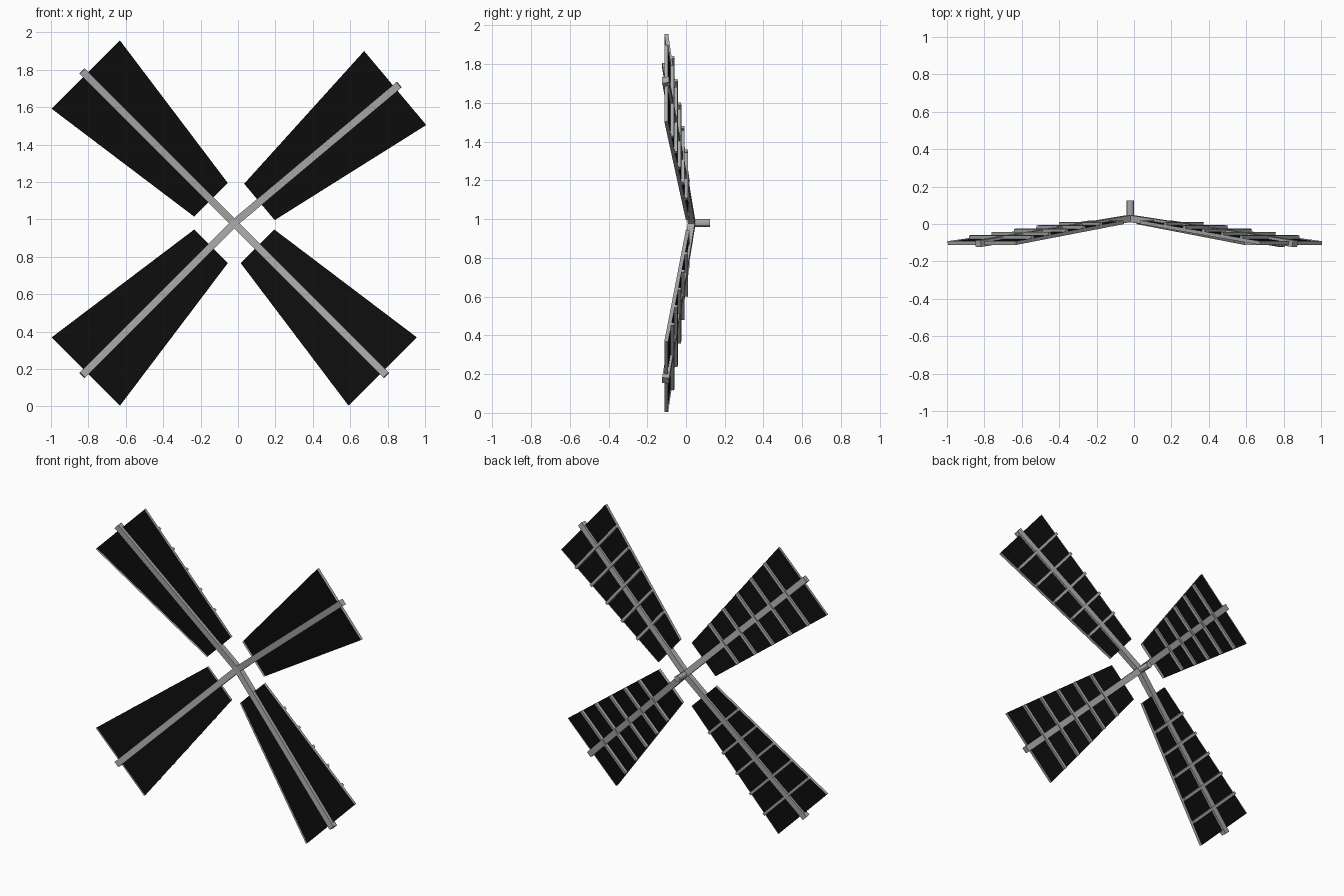
import bpy, bmesh, math
from mathutils import Matrix, Vector

cube = bpy.data.objects.get("Cube")
if cube:
    bpy.data.objects.remove(cube)


def material(name, value):
    mat = bpy.data.materials.new(name)
    mat.use_nodes = True
    colour = (value, value, value, 1)
    mat.diffuse_color = colour
    mat.node_tree.nodes["Principled BSDF"].inputs["Base Color"].default_value = colour
    return mat


GREY = material("weathered grey", 0.4)
BLACK = material("black cloth", 0.004)

HUB = Vector((-0.02, 0.03, 0.98))
TILT = math.radians(6.7)
R_IN, R_OUT = 0.178, 1.13      # sail start and end along the spar
W_IN, W_OUT = 0.127, 0.258     # sail half widths


def half_width(r):
    return W_IN + (W_OUT - W_IN) * (r - R_IN) / (R_OUT - R_IN)


def finish(bm, name, mat, matrix):
    bmesh.ops.transform(bm, matrix=matrix, verts=bm.verts)
    bmesh.ops.recalc_face_normals(bm, faces=bm.faces)
    mesh = bpy.data.meshes.new(name)
    bm.to_mesh(mesh)
    bm.free()
    mesh.materials.append(mat)
    obj = bpy.data.objects.new(name, mesh)
    bpy.context.collection.objects.link(obj)
    return obj


def add_box(bm, size, centre):
    m = Matrix.Translation(centre) @ Matrix.Diagonal((*size, 1))
    bmesh.ops.create_cube(bm, size=1, matrix=m)


def trapezoid(y):
    bm = bmesh.new()
    pts = [(-W_IN, y, R_IN), (W_IN, y, R_IN), (W_OUT, y, R_OUT), (-W_OUT, y, R_OUT)]
    face = bm.faces.new([bm.verts.new(p) for p in pts])
    return bm, face


def build_blade(label, angle):
    # Local axes: x across the sail, y backwards, z out along the spar
    place = (Matrix.Translation(HUB) @ Matrix.Rotation(math.radians(angle), 4, "Y")
             @ Matrix.Rotation(TILT, 4, "X"))

    # Spar from hub to tip
    bm = bmesh.new()
    add_box(bm, (0.04, 0.036, 1.158), (0, 0, 0.579))
    finish(bm, label + "_spar", GREY, place)

    # Tapered border frame
    bm, face = trapezoid(-0.01)
    bmesh.ops.inset_individual(bm, faces=[face], thickness=0.024)
    bmesh.ops.delete(bm, geom=[face], context="FACES")
    ring = bmesh.ops.extrude_face_region(bm, geom=bm.faces[:])
    verts = [v for v in ring["geom"] if isinstance(v, bmesh.types.BMVert)]
    bmesh.ops.translate(bm, verts=verts, vec=(0, 0.02, 0))
    finish(bm, label + "_frame", GREY, place)

    # Cloth panel
    bm, face = trapezoid(0.004)
    bmesh.ops.inset_individual(bm, faces=[face], thickness=0.01)
    finish(bm, label + "_cloth", BLACK, place)

    # Cross ribs behind the cloth
    bm = bmesh.new()
    for i in range(5):
        r = 0.375 + 0.151 * i
        add_box(bm, (2 * half_width(r), 0.018, 0.018), (0, 0.015, r))
    finish(bm, label + "_ribs", GREY, place)


for label, angle in (("upper_right", -45), ("upper_left", 50),
                     ("lower_left", 135), ("lower_right", -135)):
    build_blade(label, angle)

# Axle through the hub, pointing backwards
bm = bmesh.new()
bmesh.ops.create_cone(bm, cap_ends=True, segments=12, radius1=0.021, radius2=0.021, depth=0.115)
axle = finish(bm, "axle", GREY, Matrix.Translation((HUB.x, 0.067, HUB.z))
              @ Matrix.Rotation(math.pi / 2, 4, "X"))
bpy.context.view_layer.objects.active = axle
axle.select_set(True)
bpy.ops.object.shade_smooth_by_angle()
